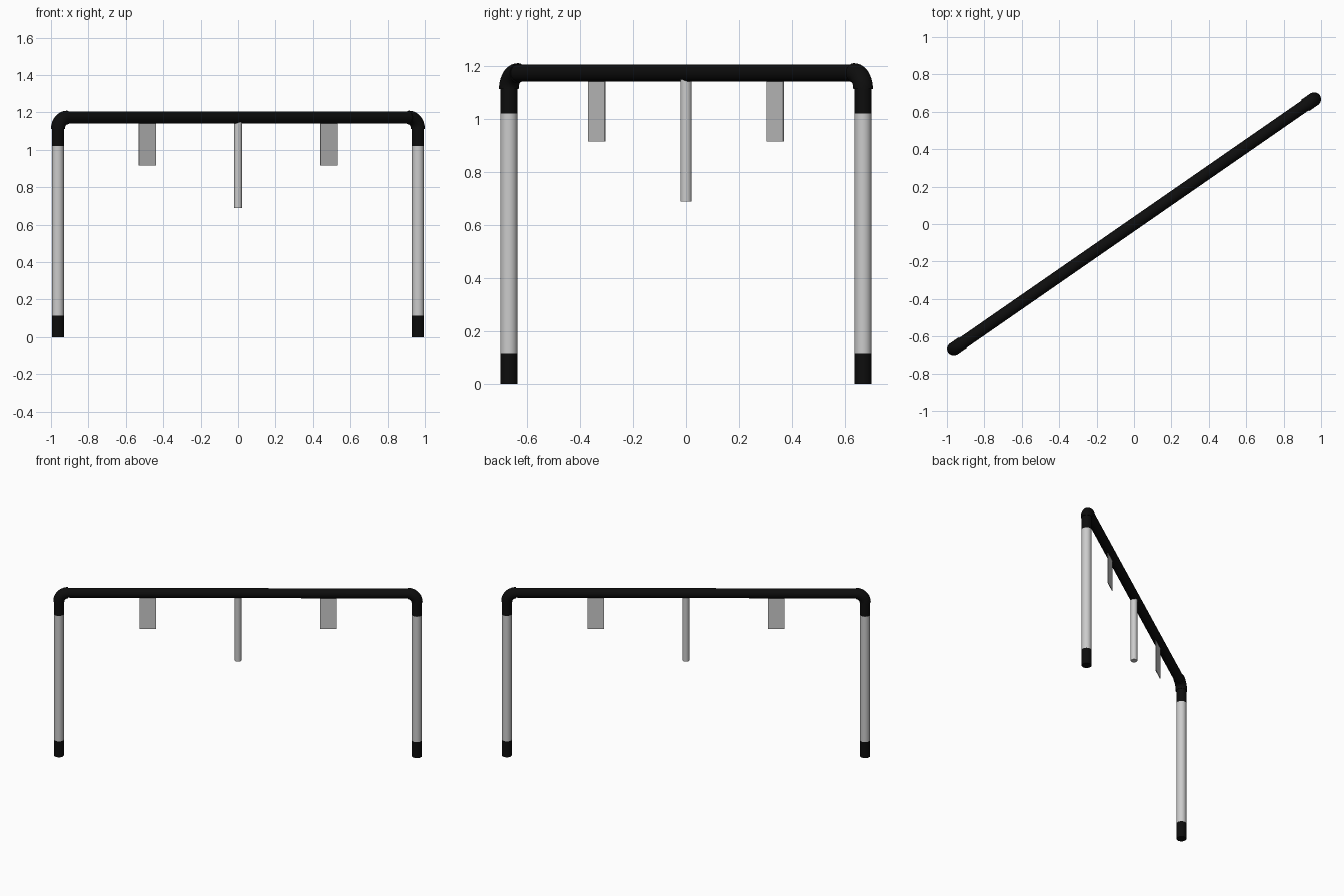
import bpy, bmesh, math
from mathutils import Matrix, Vector

if "Cube" in bpy.data.objects:
    bpy.data.objects.remove(bpy.data.objects["Cube"])

ANGLE = math.atan2(0.667, 0.963)      # frame stands diagonally
HALF = math.hypot(0.667, 0.963)       # leg distance from the centre
R, R_ELBOW, BEND, BAR_Z = 0.0325, 0.037, 0.06, 1.1725
TURN = Matrix.Rotation(ANGLE, 4, 'Z')

black = bpy.data.materials.new("black_rubber")
black.diffuse_color = (0.004, 0.004, 0.004, 1)
black.use_nodes = True
black.node_tree.nodes["Principled BSDF"].inputs["Base Color"].default_value = black.diffuse_color


def finish(bm, name, mat=None):
    """Turn the part into the diagonal and make it an object."""
    bmesh.ops.recalc_face_normals(bm, faces=bm.faces)
    bm.transform(TURN)
    me = bpy.data.meshes.new(name)
    bm.to_mesh(me)
    bm.free()
    ob = bpy.data.objects.new(name, me)
    bpy.context.collection.objects.link(ob)
    if mat:
        me.materials.append(mat)
    bpy.ops.object.select_all(action='DESELECT')
    ob.select_set(True)
    bpy.context.view_layer.objects.active = ob
    bpy.ops.object.shade_smooth_by_angle(angle=math.radians(40))


def tube(name, a, b, r, mat=None):
    a, b = Vector(a), Vector(b)
    rot = (b - a).to_track_quat('Z', 'Y').to_matrix().to_4x4()
    bm = bmesh.new()
    bmesh.ops.create_cone(bm, cap_ends=True, segments=32, radius1=r, radius2=r,
                          depth=(b - a).length,
                          matrix=Matrix.Translation((a + b) / 2) @ rot)
    finish(bm, name, mat)


def elbow(name, s):
    # ring on top of the leg, swept a quarter turn towards the bar
    bm = bmesh.new()
    start = Matrix.Translation((s * HALF, 0, BAR_Z - BEND))
    ring = bmesh.ops.create_circle(bm, cap_ends=False, segments=32,
                                   radius=R_ELBOW, matrix=start)
    edges = list({e for v in ring["verts"] for e in v.link_edges})
    bmesh.ops.spin(bm, geom=edges, cent=(s * (HALF - BEND), 0, BAR_Z - BEND),
                   axis=(0, -s, 0), angle=math.pi / 2, steps=12)
    bmesh.ops.holes_fill(bm, edges=[e for e in bm.edges if e.is_boundary], sides=0)
    finish(bm, name, black)


def plate(name, x):
    bm = bmesh.new()
    m = Matrix.Translation((x, 0, 1.0325)) @ Matrix.Diagonal((0.11, 0.004, 0.235, 1))
    bmesh.ops.create_cube(bm, size=1, matrix=m)
    finish(bm, name)


# both ends: foot, leg, sleeve, elbow and hanging plate
for side, s in (("left", -1), ("right", 1)):
    x = s * HALF
    tube(side + "_foot", (x, 0, 0), (x, 0, 0.115), R, black)
    tube(side + "_leg", (x, 0, 0.115), (x, 0, 1.02), R)
    tube(side + "_sleeve", (x, 0, 1.02), (x, 0, BAR_Z - BEND + 0.005), R, black)
    elbow(side + "_elbow", s)
    plate(side + "_hanging_plate", s * 0.59)

# top bar and short centre post
end = HALF - BEND + 0.005
tube("top_bar", (-end, 0, BAR_Z), (end, 0, BAR_Z), R, black)
tube("centre_post", (0, 0, 0.688), (0, 0, 1.155), 0.0215)
